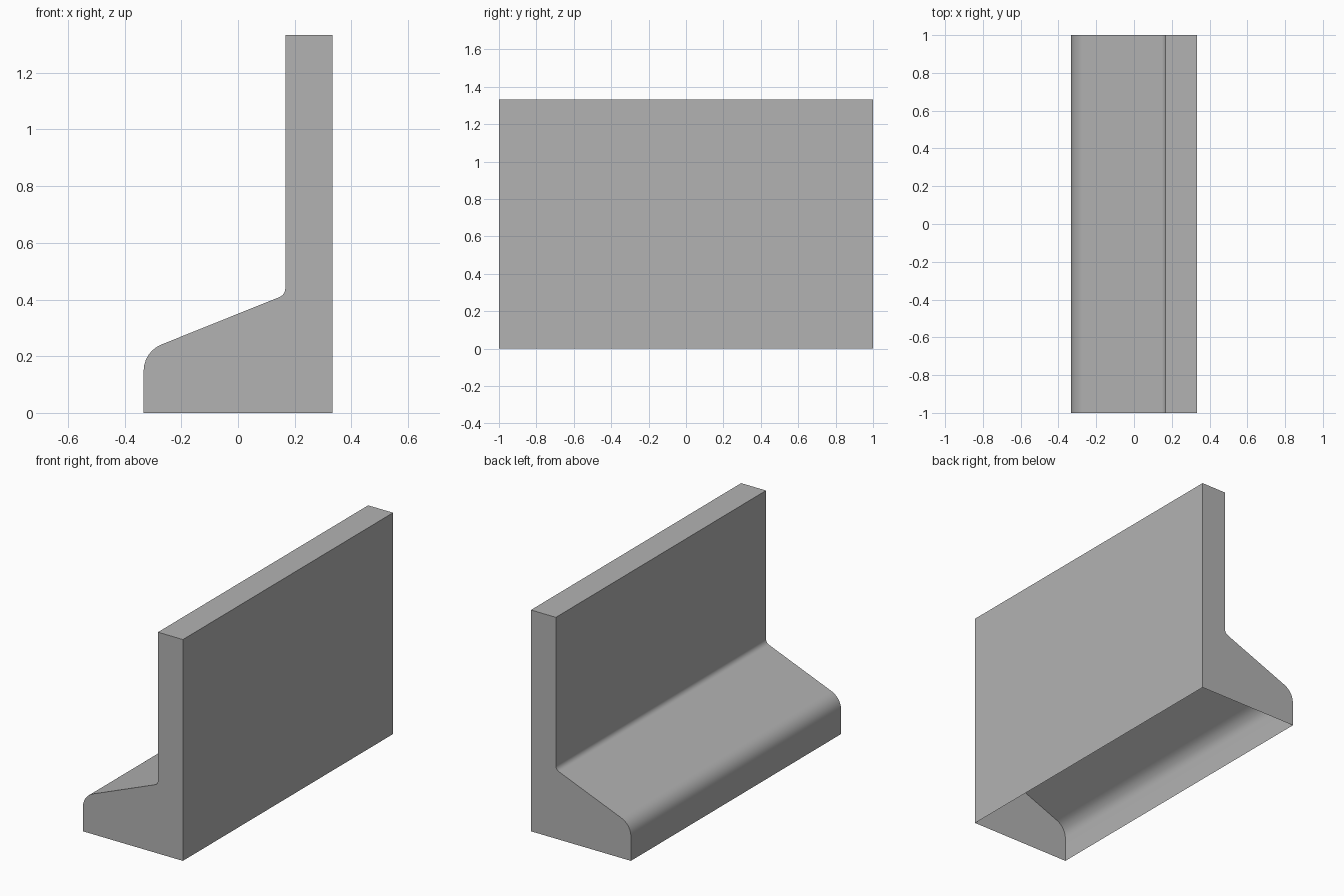
import bpy, bmesh, math
from mathutils import Vector

# Remove the default cube
cube = bpy.data.objects.get("Cube")
if cube:
    bpy.data.objects.remove(cube, do_unlink=True)

HALF_LENGTH = 1.0
ARC_STEPS = 6


def fillet(before, corner, after, radius):
    """Points of a round corner tangent to both neighbouring edges."""
    a, c, b = Vector(before), Vector(corner), Vector(after)
    u, v = (a - c).normalized(), (b - c).normalized()
    half = u.angle(v) / 2
    centre = c + (u + v).normalized() * radius / math.sin(half)
    reach = radius / math.tan(half)
    start, end = c + u * reach - centre, c + v * reach - centre
    sweep = start.angle(end)
    return [centre + (start * math.sin((1 - t) * sweep) + end * math.sin(t * sweep)) / math.sin(sweep)
            for t in (i / ARC_STEPS for i in range(ARC_STEPS + 1))]


# Cross-section: toe, rounded shoulder, slope, small cove, upright wall
base, toe, heel = (-0.333, 0), (-0.333, 0.216), (0.167, 0.417)
wall_top = (0.167, 1.333)
profile = [Vector(base)]
profile += fillet(base, toe, heel, 0.1)
profile += fillet(toe, heel, wall_top, 0.033)
profile += [Vector(p) for p in (wall_top, (0.333, 1.333), (0.333, 0))]

# Extrude along y, with end caps and an open underside
bm = bmesh.new()
front, back = ([bm.verts.new((p.x, y, p.y)) for p in profile]
               for y in (-HALF_LENGTH, HALF_LENGTH))
for i in range(len(profile) - 1):
    bm.faces.new((front[i], front[i + 1], back[i + 1], back[i]))
bm.faces.new(front)
bm.faces.new(back[::-1])
bmesh.ops.recalc_face_normals(bm, faces=bm.faces)
# Open shell: make sure the faces point outwards
bm.faces.ensure_lookup_table()
if bm.faces[0].normal.x > 0:
    bmesh.ops.reverse_faces(bm, faces=bm.faces)

mesh = bpy.data.meshes.new("barrier_wall")
bm.to_mesh(mesh)
bm.free()
barrier = bpy.data.objects.new("barrier_wall", mesh)
bpy.context.collection.objects.link(barrier)

# Plain concrete grey
grey = bpy.data.materials.new("concrete_grey")
grey.use_nodes = True
colour = (0.45, 0.45, 0.45, 1)
grey.diffuse_color = colour
grey.node_tree.nodes["Principled BSDF"].inputs["Base Color"].default_value = colour
mesh.materials.append(grey)

# Smooth the round corners, keep the edges crisp
bpy.ops.object.select_all(action="DESELECT")
barrier.select_set(True)
bpy.context.view_layer.objects.active = barrier
bpy.ops.object.shade_smooth_by_angle(angle=math.radians(30))
